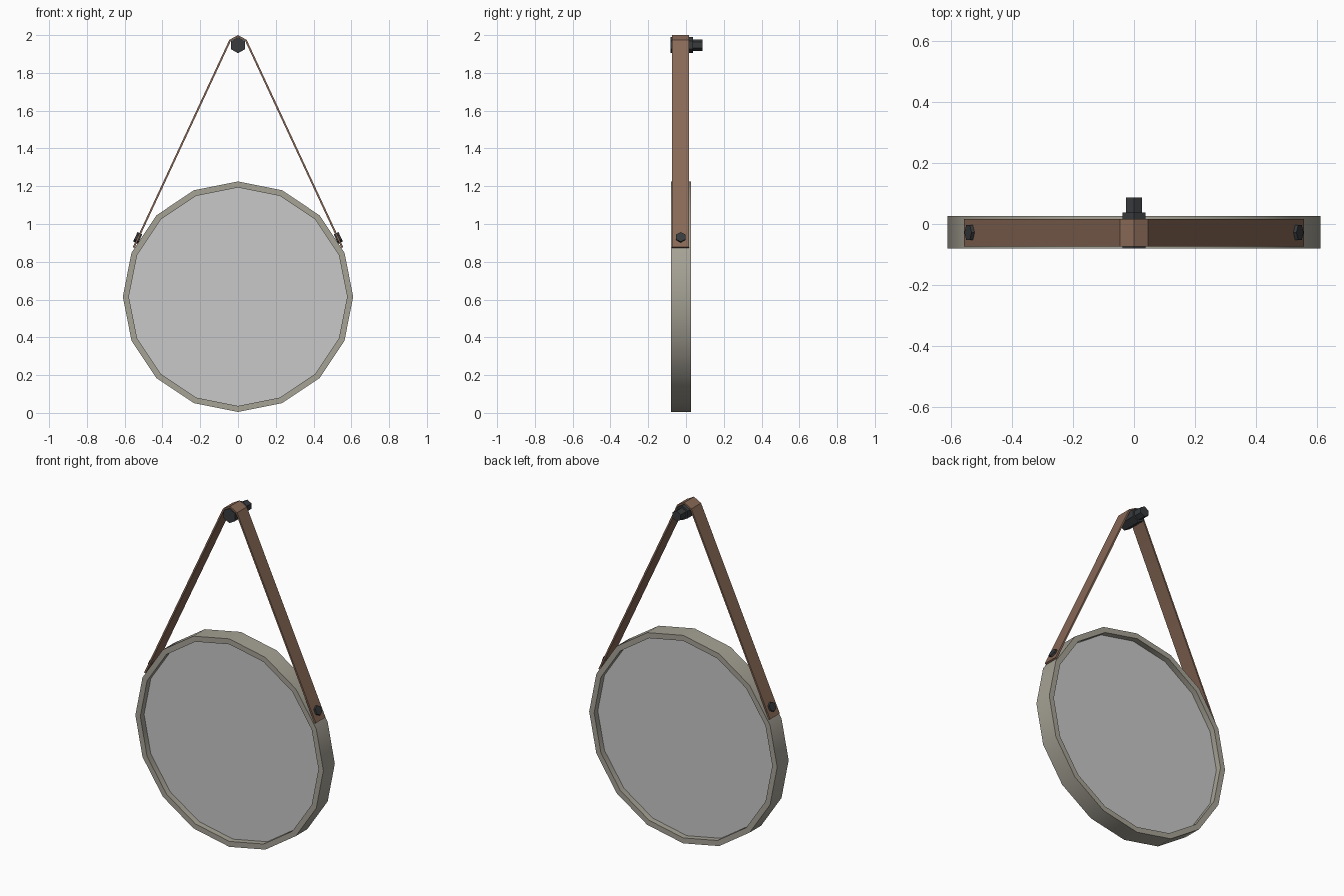
import bpy, math
from mathutils import Vector

if "Cube" in bpy.data.objects:
    bpy.data.objects.remove(bpy.data.objects["Cube"])


def material(name, rgb):
    m = bpy.data.materials.new(name)
    m.diffuse_color = (*rgb, 1)
    m.use_nodes = True
    m.node_tree.nodes["Principled BSDF"].inputs["Base Color"].default_value = m.diffuse_color
    return m


FRAME = material("stone grey frame", (0.38, 0.36, 0.30))
GLASS = material("mirror grey", (0.58, 0.58, 0.58))
LEATHER = material("brown leather", (0.25, 0.142, 0.095))
IRON = material("dark iron", (0.04, 0.044, 0.048))


def loft(name, loops, mat, closed=False, smooth=False):
    """Skin equal-length point loops; caps the ends unless closed."""
    n, k = len(loops[0]), len(loops)
    verts = [p for l in loops for p in l]
    faces = []
    for i in range(k if closed else k - 1):
        a, b = i * n, ((i + 1) % k) * n
        faces += [(a + j, a + (j + 1) % n, b + (j + 1) % n, b + j) for j in range(n)]
    if not closed:
        faces += [tuple(range(n))[::-1], tuple(range((k - 1) * n, k * n))]
    me = bpy.data.meshes.new(name)
    me.from_pydata(verts, [], faces)
    ob = bpy.data.objects.new(name, me)
    bpy.context.collection.objects.link(ob)
    me.materials.append(mat)
    bpy.ops.object.select_all(action='DESELECT')
    ob.select_set(True)
    bpy.context.view_layer.objects.active = ob
    bpy.ops.object.mode_set(mode='EDIT')
    bpy.ops.mesh.select_all(action='SELECT')
    bpy.ops.mesh.normals_make_consistent(inside=False)
    bpy.ops.object.mode_set(mode='OBJECT')
    if smooth:
        bpy.ops.object.shade_smooth_by_angle(angle=math.radians(35))
    return ob


def circle(r, y, cz, n):
    """Polygon facing y with a corner at the top."""
    return [Vector((r * math.sin(2 * math.pi * i / n), y,
                    cz + r * math.cos(2 * math.pi * i / n))) for i in range(n)]


# Round frame and recessed mirror, both 16-sided
CZ, R, RI = 0.615, 0.61, 0.578
Y0, Y1 = -0.08, 0.026
loft("round_frame", [circle(R, Y0, CZ, 16), circle(R, Y1, CZ, 16),
                     circle(RI, Y1, CZ, 16), circle(RI, Y0, CZ, 16)],
     FRAME, closed=True, smooth=True)
loft("mirror_glass", [circle(RI, -0.045, CZ, 16), circle(RI, -0.008, CZ, 16)], GLASS)

# Leather strap folded over the peg
outer = [(-0.557, 0.877), (-0.046, 1.975), (0, 2.0), (0.046, 1.975), (0.557, 0.877)]
inner = [(-0.548, 0.873), (-0.038, 1.969), (0, 1.991), (0.038, 1.969), (0.548, 0.873)]
outline = outer + inner[::-1]
k = len(outer)
loft("strap", [[Vector((o[0], -0.074, o[1])), Vector((o[0], 0.016, o[1])),
                Vector((i[0], 0.016, i[1])), Vector((i[0], -0.074, i[1]))]
               for o, i in zip(outer, inner)], LEATHER, smooth=True)

# Hanging peg: hexagonal body, rear collar and narrow wall stub
PZ = 1.947
loft("peg_body", [circle(0.043, -0.081, PZ, 6), circle(0.043, 0.037, PZ, 6)], IRON)
loft("peg_stub", [circle(0.031, 0.03, PZ, 6), circle(0.031, 0.087, PZ, 6)], IRON)

# Hexagonal screws through the strap ends
for side, label in ((1, "right"), (-1, "left")):
    normal = Vector((0.907 * side, 0, 0.422))
    along = Vector((-0.422 * side, 0, 0.907))
    across = Vector((0, 1, 0))
    centre = Vector((0.531 * side, -0.028, 0.926))
    loops = [[centre + normal * d
              + along * 0.028 * math.cos(math.pi * i / 3)
              + across * 0.028 * math.sin(math.pi * i / 3) for i in range(6)]
             for d in (-0.014, 0.014)]
    loft("strap_screw_" + label, loops, IRON)
